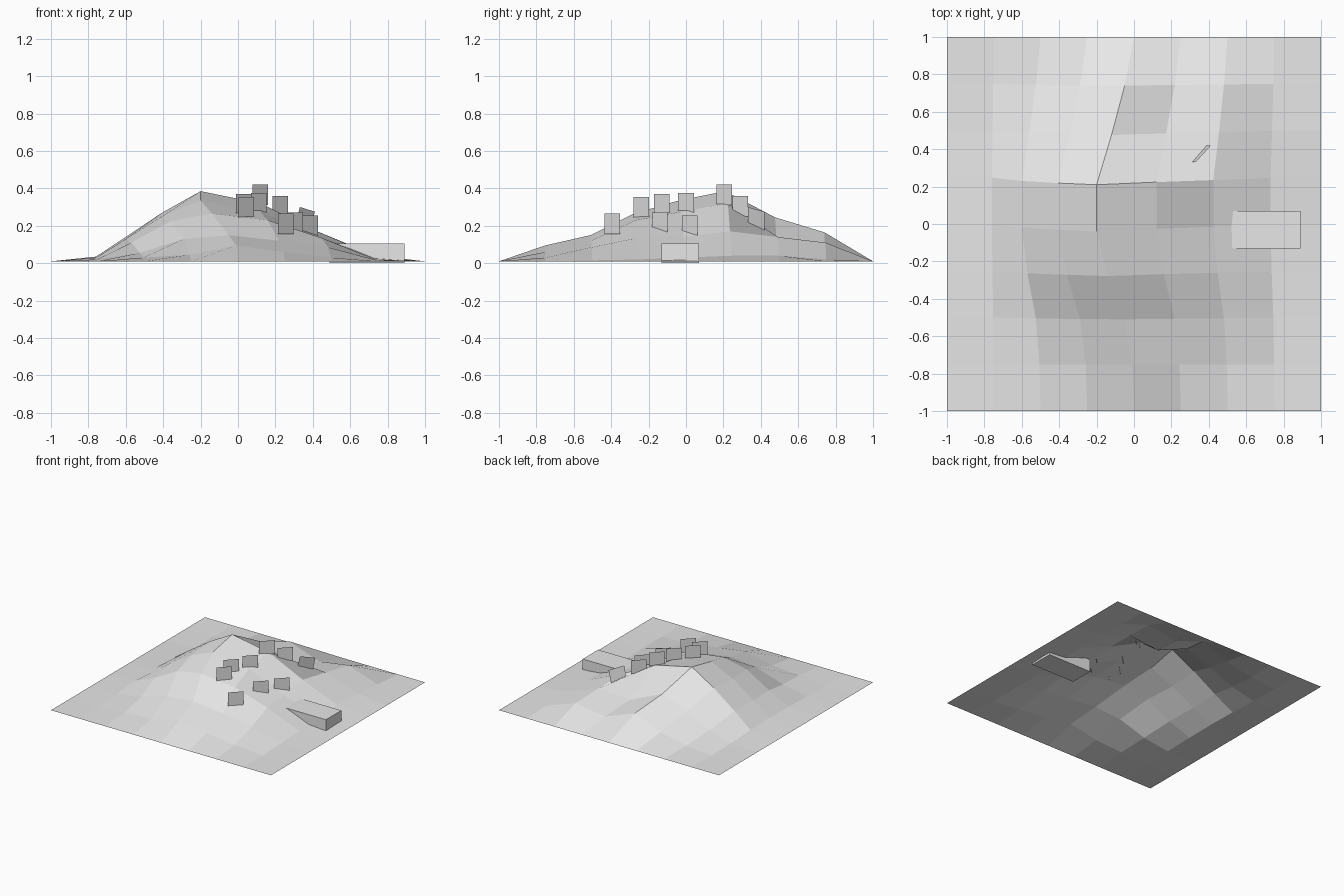
import bpy
import bmesh
from mathutils import Vector

if "Cube" in bpy.data.objects:
    bpy.data.objects.remove(bpy.data.objects["Cube"])

grey = bpy.data.materials.new("stone grey")
grey.diffuse_color = (0.8, 0.8, 0.8, 1)
grey.use_nodes = True
grey.node_tree.nodes["Principled BSDF"].inputs["Base Color"].default_value = grey.diffuse_color


def make_object(name, bm):
    mesh = bpy.data.meshes.new(name)
    bm.to_mesh(mesh)
    bm.free()
    mesh.materials.append(grey)
    obj = bpy.data.objects.new(name, mesh)
    bpy.context.collection.objects.link(obj)
    return obj


# Hill: a 9 x 9 sheet; inner heights by row from back to front
BASE = 0.01
heights = [
    [.01, .03, .08, .165, .07, .11, .02],
    [.015, .07, .16, .245, .12, .14, .04],
    [.03, .14, .27, .385, .32, .17, .04],
    [.035, .13, .25, .335, .275, .14, .03],
    [.03, .11, .225, .265, .23, .135, .02],
    [.02, .055, .13, .15, .12, .085, .015],
    [.01, .03, .045, .095, .06, .03, .01],
]
# Sideways lean of the summit, as row weight times column weight
row_lean = [.05, .12, .20, .20, .14, .05, .01]
col_lean = [.05, .5, .78, 1.0, .65, .38, .1]

bm = bmesh.new()
grid = []
for r in range(9):
    line = []
    for c in range(9):
        x, y, z = -1 + c * .25, 1 - r * .25, BASE
        if 0 < r < 8 and 0 < c < 8:
            lean = row_lean[r - 1] * col_lean[c - 1]
            z = heights[r - 1][c - 1]
            x -= lean
            y -= lean * .2
        line.append(bm.verts.new((x, y, z)))
    grid.append(line)
for r in range(8):
    for c in range(8):
        bm.faces.new((grid[r + 1][c], grid[r + 1][c + 1],
                      grid[r][c + 1], grid[r][c]))
make_object("hill", bm)

# Block half buried in the slope
bm = bmesh.new()
bmesh.ops.create_cube(bm, size=1)
bmesh.ops.scale(bm, verts=bm.verts, vec=(.40, .20, .105))
bmesh.ops.translate(bm, verts=bm.verts, vec=(.69, -.03, .0525))
make_object("buried_block", bm)


# Thin square panels standing on the hill
def panel(name, centre, across, up):
    c, a, u = Vector(centre), Vector(across) / 2, Vector(up) / 2
    bm = bmesh.new()
    bm.faces.new([bm.verts.new(p)
                  for p in (c - a - u, c + a - u, c + a + u, c - a + u)])
    make_object(name, bm)


spots = [(.12, .205, .365), (.225, .29, .305), (.11, 0, .32),
         (.03, -.13, .315), (.045, -.24, .30), (.255, -.395, .21),
         (.305, -.14, .215), (.385, .02, .20)]
for i, spot in enumerate(spots):
    panel(f"standing_panel_{i + 1}", spot, (.083, .083, 0), (0, 0, .11))
panel("leaning_panel", (.358, .375, .233), (.08, .088, -.025), (.025, 0, .11))
